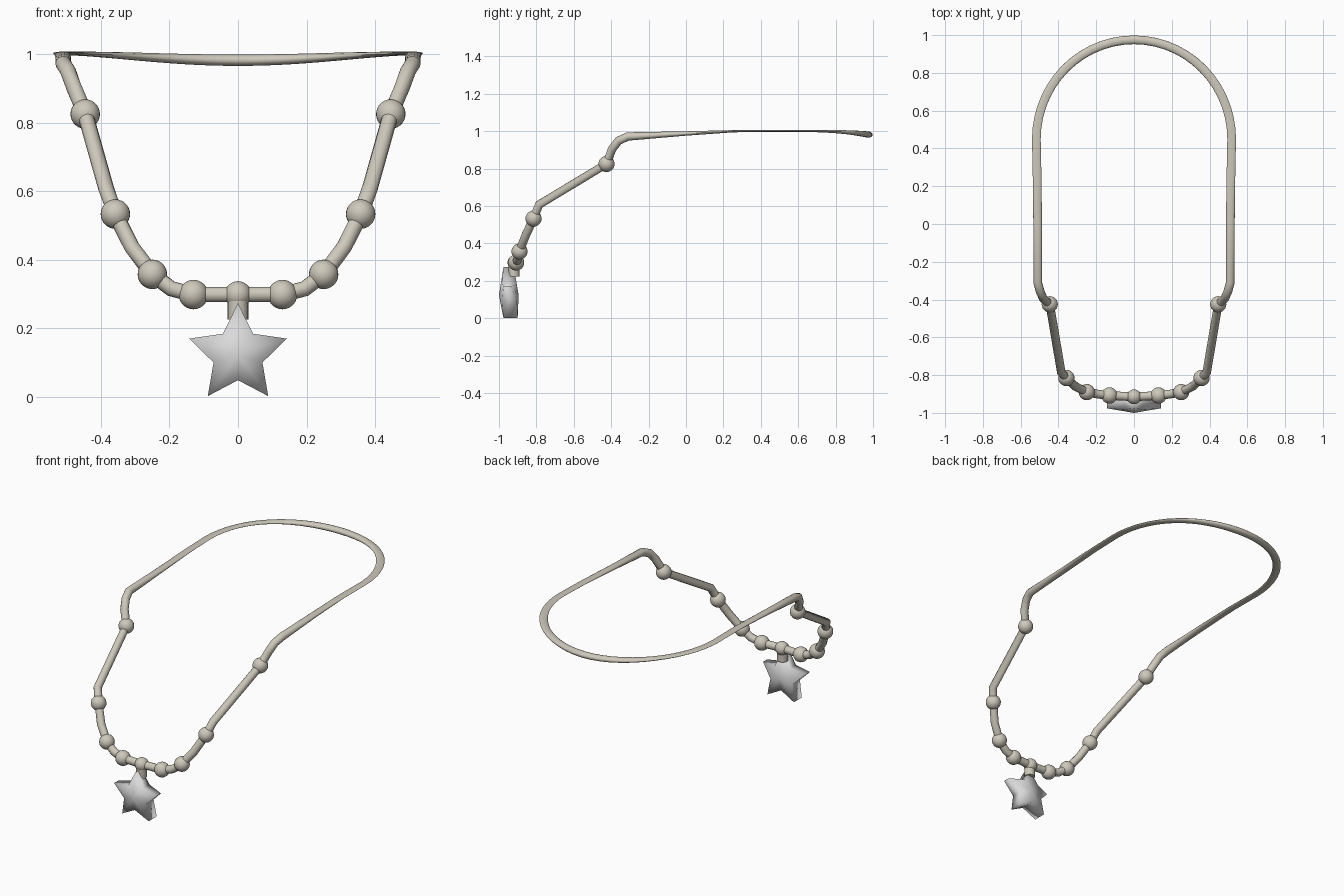
import bpy, bmesh, math
from mathutils import Vector

if "Cube" in bpy.data.objects:
    bpy.data.objects.remove(bpy.data.objects["Cube"])


def material(name, rgb):
    m = bpy.data.materials.new(name)
    m.use_nodes = True
    m.diffuse_color = (*rgb, 1)
    m.node_tree.nodes["Principled BSDF"].inputs["Base Color"].default_value = (*rgb, 1)
    return m


BEIGE = material("warm beige", (0.62, 0.58, 0.50))
SILVER = material("silver grey", (0.70, 0.70, 0.70))


def finish(name, bm, mat, angle):
    bmesh.ops.recalc_face_normals(bm, faces=bm.faces)
    mesh = bpy.data.meshes.new(name)
    bm.to_mesh(mesh)
    bm.free()
    ob = bpy.data.objects.new(name, mesh)
    bpy.context.collection.objects.link(ob)
    mesh.materials.append(mat)
    bpy.ops.object.select_all(action='DESELECT')
    ob.select_set(True)
    bpy.context.view_layer.objects.active = ob
    bpy.ops.object.shade_smooth_by_angle(angle=math.radians(angle))


# Left half of the cord: position, half width, half thickness
R = 0.023
beads = [(0.13, -0.908, 0.298), (0.25, -0.89, 0.357),
         (0.358, -0.815, 0.533), (0.446, -0.425, 0.825)]
half = [
    ((0, -0.915, 0.298), R, R),
    (beads[0], R, R),
    ((0.195, -0.9, 0.315), R, R),
    (beads[1], R, R),
    ((0.31, -0.86, 0.437), R, R),
    (beads[2], R, R),
    ((0.385, -0.785, 0.608), R, R),
    (beads[3], R, R),
    ((0.48, -0.395, 0.905), R, R),
    ((0.496, -0.36, 0.95), R, R),
    ((0.51, -0.31, 0.972), R, R),
    ((0.51, 0, 0.988), R, 0.012),
    ((0.513, 0.25, 1.0), R, 0.006),
]
# Rounded back of the neck, dipping slightly in the middle
STEPS = 14
for i in range(STEPS + 1):
    a = math.pi / 2 * i / STEPS
    s = math.sin(a)
    half.append(((0.517 * math.cos(a), 0.45 + 0.525 * s, 1.002 - 0.02 * s ** 4),
                 R, 0.005 + 0.012 * s ** 3))
mirrored = [((-p[0], p[1], p[2]), w, t) for p, w, t in half[-2:0:-1]]
path = half + mirrored

# Closed cord swept along the path
SIDES = 14
bm = bmesh.new()
rings = []
n = len(path)
for i, (p, w, t) in enumerate(path):
    p = Vector(p)
    before = (p - Vector(path[i - 1][0])).normalized()
    after = (Vector(path[(i + 1) % n][0]) - p).normalized()
    tangent = (before + after).normalized()
    side = tangent.cross(Vector((0, 0, 1))).normalized()
    up = side.cross(tangent)
    ring = []
    for k in range(SIDES):
        a = math.tau * k / SIDES
        ring.append(bm.verts.new(p + side * w * math.cos(a) + up * t * math.sin(a)))
    rings.append(ring)
for i in range(n):
    r0, r1 = rings[i], rings[(i + 1) % n]
    for k in range(SIDES):
        j = (k + 1) % SIDES
        bm.faces.new((r0[k], r0[j], r1[j], r1[k]))
finish("cord", bm, BEIGE, 60)


# Round beads threaded on the cord
def bead(name, pos, radius):
    bm = bmesh.new()
    bmesh.ops.create_uvsphere(bm, u_segments=24, v_segments=14, radius=radius)
    bmesh.ops.translate(bm, verts=bm.verts, vec=pos)
    finish(name, bm, BEIGE, 60)


bead("centre_bead", half[0][0], 0.039)
for number, (x, y, z) in enumerate(beads, 1):
    bead(f"left_bead_{number}", (x, y, z), 0.043)
    bead(f"right_bead_{number}", (-x, y, z), 0.043)

# Short loop that holds the pendant
bm = bmesh.new()
bmesh.ops.create_cone(bm, cap_ends=True, segments=20, radius1=0.03, radius2=0.03, depth=0.055)
bmesh.ops.translate(bm, verts=bm.verts, vec=(0, -0.92, 0.252))
finish("pendant_loop", bm, BEIGE, 40)

# Star pendant, raised to a point on the front and back, softly shaded
bm = bmesh.new()
CZ = 0.123
front, back = [], []
for i in range(10):
    a = math.pi / 2 + i * math.tau / 10
    r = 0.075 if i % 2 else 0.15
    x, z = r * math.cos(a), CZ + r * math.sin(a)
    back_y = -0.905 if i % 2 else -0.92
    if i in (2, 8):
        back_y = -0.937
    elif z < 0.01:
        back_y = -0.90
    front.append(bm.verts.new((x, -0.982 if i % 2 else -0.976, z)))
    back.append(bm.verts.new((x, back_y, z)))
front_tip = bm.verts.new((0, -1.0, CZ))
back_tip = bm.verts.new((0, -0.895, CZ))
for i in range(10):
    j = (i + 1) % 10
    bm.faces.new((front[i], front[j], front_tip))
    bm.faces.new((back[j], back[i], back_tip))
    bm.faces.new((front[i], back[i], back[j], front[j]))
finish("star_pendant", bm, SILVER, 180)
